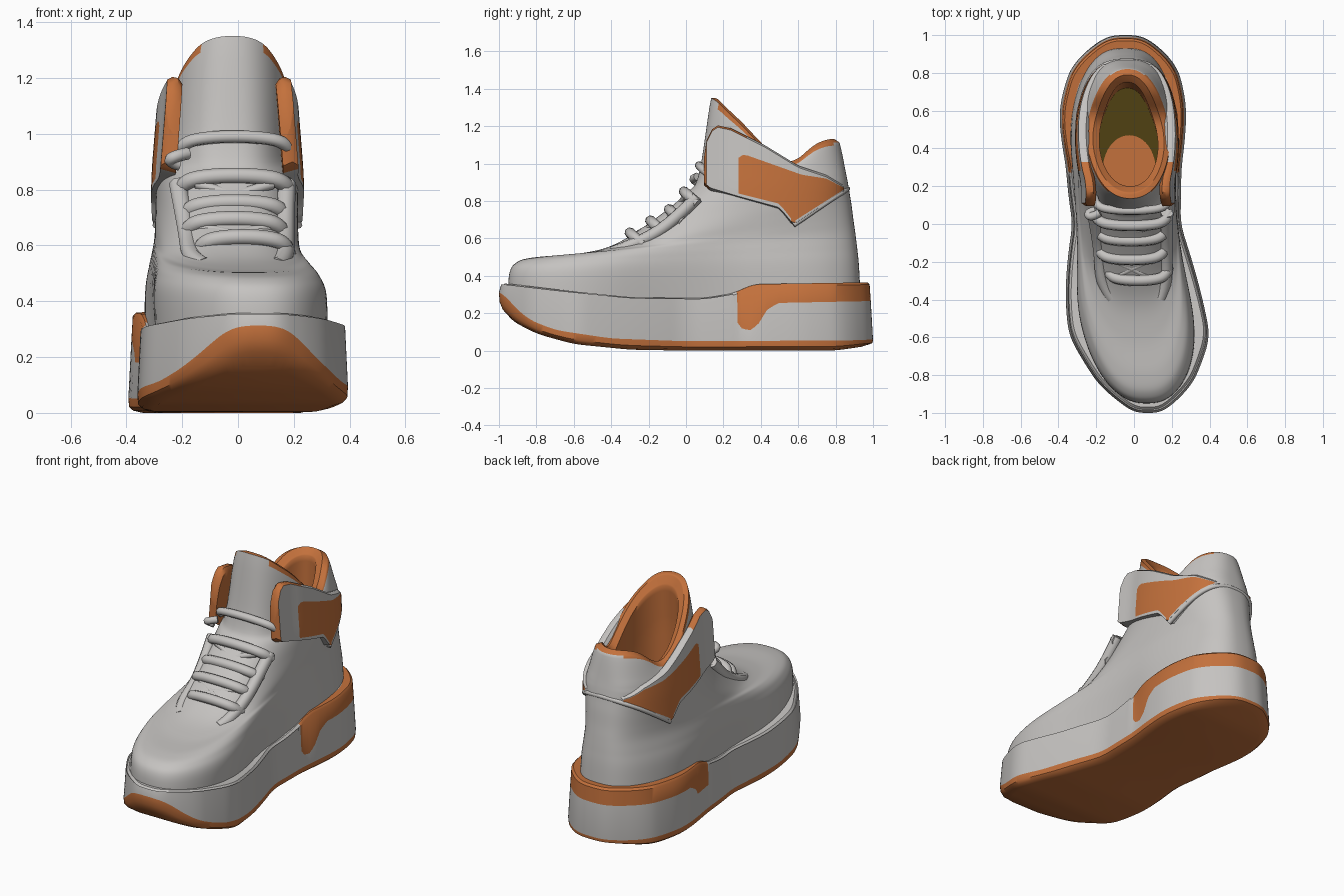
import bpy, math
from mathutils import Vector

if "Cube" in bpy.data.objects:
    bpy.data.objects.remove(bpy.data.objects["Cube"])


def material(name, rgb):
    m = bpy.data.materials.new(name)
    m.diffuse_color = (*rgb, 1)
    m.use_nodes = True
    m.node_tree.nodes["Principled BSDF"].inputs["Base Color"].default_value = m.diffuse_color
    return m


GREY = material("light grey", (0.56, 0.545, 0.53))
ORANGE = material("burnt orange", (0.55, 0.165, 0.045))
OLIVE = material("dark olive", (0.08, 0.052, 0.006))
MATS = [GREY, ORANGE, OLIVE]


def lerp_table(tab, y):
    if y <= tab[0][0]:
        return tab[0][1]
    for (a, va), (b, vb) in zip(tab, tab[1:]):
        if y <= b:
            return va + (vb - va) * (y - a) / (b - a)
    return tab[-1][1]


def smooth_table(tab, y, r=0.05):
    return sum(lerp_table(tab, y + r * k / 3) for k in range(-3, 4)) / 7


def make(name, verts, faces, mats, angle=50):
    me = bpy.data.meshes.new(name)
    me.from_pydata(verts, [], faces)
    for m in MATS:
        me.materials.append(m)
    for p, i in zip(me.polygons, mats):
        p.material_index = i
    ob = bpy.data.objects.new(name, me)
    bpy.context.collection.objects.link(ob)
    bpy.ops.object.select_all(action='DESELECT')
    ob.select_set(True)
    bpy.context.view_layer.objects.active = ob
    bpy.ops.object.mode_set(mode='EDIT')
    bpy.ops.mesh.select_all(action='SELECT')
    bpy.ops.mesh.normals_make_consistent(inside=False)
    bpy.ops.object.mode_set(mode='OBJECT')
    bpy.ops.object.shade_smooth_by_angle(angle=math.radians(angle))
    return ob


def loft(name, rings, rule, cap_first=0, cap_last=0, angle=50, strips=False):
    """Joins closed rings; rule(ring index, face centre) gives the material."""
    n = len(rings[0])
    verts = [p for r in rings for p in r]
    faces, mats = [], []
    for k in range(len(rings) - 1):
        for i in range(n):
            j = (i + 1) % n
            f = (k * n + i, k * n + j, k * n + n + j, k * n + n + i)
            faces.append(f)
            mats.append(rule(k, sum((Vector(verts[q]) for q in f), Vector()) / 4))
    for start, mat in ((0, cap_first), (len(verts) - n, cap_last)):
        if strips:  # fill the curved underside across its width
            caps = [(start + i, start + i + 1, start + n - 2 - i, start + n - 1 - i) for i in range(n // 2 - 1)]
        else:
            caps = [tuple(range(start, start + n))]
        faces += caps
        mats += [mat] * len(caps)
    return make(name, verts, faces, mats, angle)


def rounded(c, power=0.7):
    return math.copysign(abs(c) ** power, c)


# Curved centre line of the foot
CENTRE = [(-1, .075), (-.75, .05), (-.6, .03), (-.4, .0), (-.2, -.022), (0, -.04),
          (.2, -.052), (.55, -.06), (.9, -.05), (1, -.045)]


def centre(y):
    return smooth_table(CENTRE, y, .08)


# Sole
WIDTH = [(-1, .27), (-.95, .305), (-.87, .38), (-.6, .433), (-.3, .36), (0, .285), (.3, .315),
         (.6, .392), (.85, .42), (.95, .36), (1, .33)]
BOTTOM = [(-1, .25), (-.95, .17), (-.8, .09), (-.6, .035), (-.3, .005), (0, 0), (.8, 0), (1, .03)]
BAND = [(-1, .33), (-.95, .27), (-.85, .17), (-.7, .11), (-.4, .065), (0, .05), (.9, .055), (1, .06)]
TOP = [(-1, .36), (-.7, .325), (-.3, .285), (.1, .28), (.28, .31), (.36, .355), (1, .365)]
HEEL = [(.28, .15), (.305, .115), (.35, .11), (.39, .14), (.44, .22), (.5, .255), (1, .265)]


def heel_low(y, right):
    top = smooth_table(TOP, y) - .004
    if y < .275:
        return top
    return max(lerp_table(HEEL, y), .11 if right else .18)


def sole_ring(inset, height):
    ring = []
    for i in range(256):
        t = 2 * math.pi * (i + .5) / 256
        y0 = -math.cos(t)
        s = rounded(math.sin(t))
        w = smooth_table(WIDTH, y0, .06)
        y = y0 * (1 - inset)
        ring.append((centre(y0) + (w - inset) * s, y, height(y0, y, s > 0)))
    return ring


sole_rings = [
    sole_ring(.06, lambda a, y, r: smooth_table(BOTTOM, y)),
    sole_ring(.02, lambda a, y, r: smooth_table(BOTTOM, y) + .008),
    sole_ring(.003, lambda a, y, r: smooth_table(BOTTOM, a) * .6 + smooth_table(BAND, a) * .4),
    sole_ring(.0, lambda a, y, r: smooth_table(BAND, a)),
    sole_ring(.012, lambda a, y, r: heel_low(a, r)),
    sole_ring(.018, lambda a, y, r: smooth_table(TOP, a) - .012),
    sole_ring(.03, lambda a, y, r: smooth_table(TOP, a)),
    sole_ring(.075, lambda a, y, r: smooth_table(TOP, a) - .003),
]
loft("sole", sole_rings, lambda k, c: 1 if k < 3 or (k >= 4 and c.y > .28) else 0, 1, 0, 40, True)

# Upper: tilted rings rising from the sole to the collar, then the lining
# front y, front z, back y, back z, front/middle/back width, share of collar height
COLLAR = [(.14, 1.37), (.2, 1.30), (.3, 1.21), (.38, 1.12), (.47, 1.03), (.57, .98), (.65, 1.06), (.73, 1.115), (.85, 1.12)]
ROWS = [
    (-.95, .24, .935, .25, .372, .205, .345, 0),
    (-.945, .41, .925, .45, .365, .235, .33, 0),
    (-.90, .475, .915, .55, .335, .245, .308, 0),
    (-.80, .50, .905, .63, .30, .248, .288, 0),
    (-.60, .515, .895, .70, .27, .248, .278, 0),
    (-.40, .56, .885, .78, .26, .25, .273, 0),
    (-.20, .68, .875, .84, .245, .252, .268, 0),
    (0, .84, .865, .90, .245, .252, .255, 0),
    (.07, .95, .855, .95, .225, .243, .235, 0),
    (.135, -.005, .82, -.005, .22, .22, .195, 1),
    (.165, .012, .79, .015, .195, .19, .16, 1),
    (.20, -.015, .75, -.015, .165, .155, .125, 1),
    (.19, -.25, .74, -.25, .165, .16, .13, 1),
    (.19, .5, .72, .5, .165, .16, .13, 0)]


def row_at(t):
    k = min(int(t), len(ROWS) - 2)
    u = t - k
    p = [ROWS[max(0, min(len(ROWS) - 1, k + d))] for d in (-1, 0, 1, 2)]
    if k >= 9:
        return [b + (c - b) * u for b, c in zip(p[1], p[2])]
    return [.5 * (2 * b + (c - a) * u + (2 * a - 5 * b + 4 * c - d) * u * u
                  + (3 * b - a - 3 * c + d) * u ** 3) for a, b, c, d in zip(*p)]


def upper_ring(t):
    yf, zf, yb, zb, wa, wb, wc, share = row_at(t)
    lift = min(1, max(0, t - 8))
    ring = []
    for i in range(128):
        a = 2 * math.pi * i / 128
        s = (1 - math.cos(a)) / 2
        y = yf + (yb - yf) * s
        w = smooth_table([(0, wa), (.2, wa), (.5, wb), (.8, wc), (1, wc)], s, .15)
        cx = centre(y) * (1 - .35 * min(1, t / 7)) * (1 - .4 * lift * (1 - s))
        power = .72 + .2 * lift + .13 * (1 - lift) * max(0, 1 - s / .25) * max(0, 1 - t / 5)
        ring.append((cx + w * rounded(math.sin(a), power), y,
                     zf + (zb - zf) * s + share * smooth_table(COLLAR, y)))
    return ring


STEPS = 7


def upper_colour(k, c):
    edge = k == 9 * STEPS - 1 and .17 < c.y < .79
    return 1 if edge or k >= 9 * STEPS else 0


loft("upper_and_tongue", [upper_ring(k / STEPS) for k in range(13 * STEPS + 1)], upper_colour, 0, 2)

# Insole pad
pad = [(-.025 + .145 * math.cos(a), .23 + .24 * math.sin(a) ** .8) for a in [math.pi * i / 24 for i in range(24)]]
pad += [(-.17, .23), (-.1, .2), (.05, .2)]
loft("insole_pad", [[(x, y, z) for x, y in pad] for z in (.498, .506)], lambda k, c: 1, 1, 1)

# Ankle panels with a standing front flap and a coloured patch
LOW = [(.095, .90), (.13, .87), (.28, .825), (.5, .765), (.575, .675), (.845, .855)]
PATCH_LOW = [(.28, .84), (.5, .785), (.575, .69), (.845, .862)]
PATCH_HIGH = [(.28, 1.03), (.31, 1.05), (.62, .94), (.75, .92), (.845, .87)]
HIGH = [(.095, 1.02), (.11, 1.12), (.14, 1.18), (.17, 1.2), (.24, 1.185), (.42, 1.095), (.6, .985), (.75, .935), (.845, .878)]


def body_width(y):
    s = y / .87
    return .259 * (2 * math.sqrt(s * (1 - s))) ** .72


def panel_surface(y, z):
    flare = max(body_width(y) + .013, .248 if y < .25 else 0)
    return flare - (.08 if z > .87 else .03) * (z - .87)


def ankle_panel(name, side):
    ys = [.095, .11, .125, .14, .17, .2, .24, .28] + [.28 + .565 * i / 24 for i in range(1, 25)]
    rings = []
    for y in ys:
        lo, hi = lerp_table(LOW, y), lerp_table(HIGH, y)
        p = max(lerp_table(PATCH_LOW, y), lo + .003)
        q = min(max(lerp_table(PATCH_HIGH, y), p + .002), hi - .002)
        zs = [lo, p] + [p + (q - p) * i / 4 for i in range(1, 5)] + [(q + hi) / 2, hi - .006]
        curl = .02 if y < .1 else 0

        def point(z, depth):
            return (centre(y) * .65 + side * (panel_surface(y, z) - depth), y, z)
        rings.append([point(z, curl) for z in zs] + [point(hi + .004, .018), point(hi, .04)]
                     + [point(z - .015, .056) for z in reversed(zs)])

    def rule(k, c):
        if side * (c.x - centre(c.y) * .65) > panel_surface(c.y, c.z) - .005:
            inside = lerp_table(PATCH_LOW, c.y) < c.z < lerp_table(PATCH_HIGH, c.y)
            return 1 if c.y > .28 and inside else 0
        return 1 if c.z > .87 and c.y < .33 else 0
    loft(name, rings, rule, 1, 0, 40)


ankle_panel("ankle_panel_right", 1)
ankle_panel("ankle_panel_left", -1)


def tube(name, points, radius):
    cu = bpy.data.curves.new(name, 'CURVE')
    cu.dimensions = '3D'
    cu.bevel_depth = radius
    cu.bevel_resolution = 2
    cu.resolution_u = 5
    cu.use_fill_caps = True
    sp = cu.splines.new('NURBS')
    sp.points.add(len(points) - 1)
    for p, co in zip(sp.points, points):
        p.co = (*co, 1)
    sp.use_endpoint_u = True
    sp.order_u = 3
    cu.materials.append(GREY)
    bpy.context.collection.objects.link(bpy.data.objects.new(name, cu))


# Bead along the top of the heel counter
EDGE = [(.575, .672), (.66, .73), (.74, .785), (.8, .825), (.85, .855)]
half = [(body_width(y) + .006, y, z) for y, z in EDGE]
tube("heel_counter_bead", [(-.038 + w, y, z) for w, y, z in half] + [(-.038, .868, .868)]
     + [(-.038 - w, y, z) for w, y, z in half[::-1]], .014)

# Laces: bars across the throat with crossings between them
BARS = [(-.36, .565, .14), (-.29, .62, .16), (-.18, .685, .175), (-.08, .745, .18), (.0, .84, .195), (.08, .98, .2)]
for i, (y, z, w) in enumerate(BARS):
    cx = -.012 if i > 1 else .02
    if i:
        tube(f"lace_bar_{i}", [(cx - w, y + .06, z - .05), (cx - w * .95, y + .01, z - .01), (cx - w * .4, y - .01, z + .01),
                               (cx + w * .4, y - .01, z + .01), (cx + w * .95, y + .01, z - .01), (cx + w, y + .06, z - .05)],
             .023 if i == 5 else .029)
    if i in (2, 3, 4):
        py, pz, pw = BARS[i - 1]
        for s in (-1, 1):
            tube(f"lace_cross_{i}_{s}", [(cx + s * pw * .7, py, pz - .02), (cx, (y + py) / 2, (z + pz) / 2 - .01),
                                         (cx - s * w * .7, y, z - .02)], .018)

# Raised edges beside the throat
for s, n in ((-1, "left"), (1, "right")):
    tube(f"throat_edge_{n}", [(.01 + s * .13, -.39, .525), (s * .17, -.32, .55), (s * .175 - .005, -.15, .63),
                              (s * .185 - .015, -.02, .74), (s * .195 - .02, .06, .82)], .034)
# Lace knot
tube("lace_knot", [(-.18, .06, .93), (-.23, .03, .92), (-.25, .06, .90), (-.21, .07, .89)], .022)
